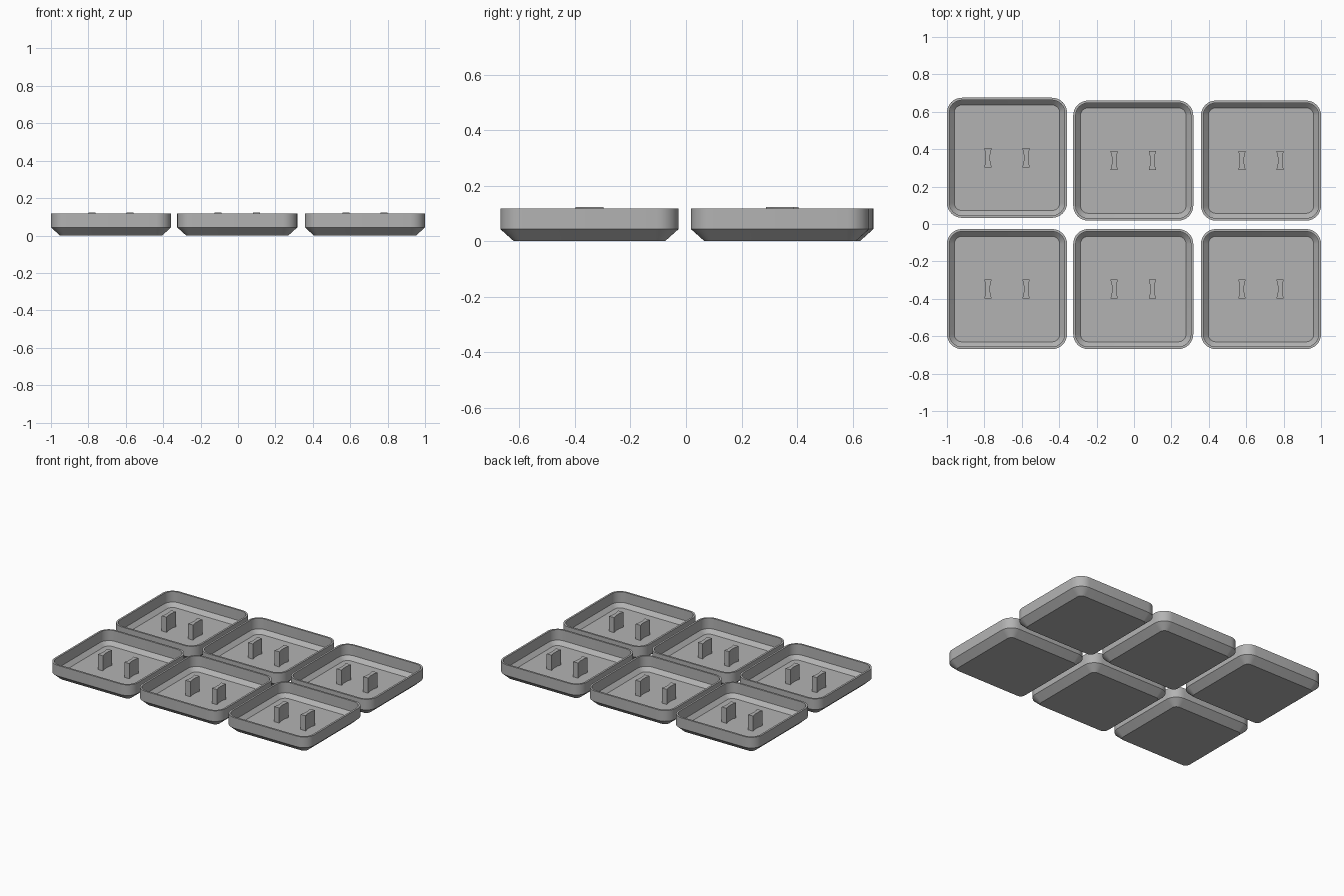
import bpy, bmesh, math

if "Cube" in bpy.data.objects:
    bpy.data.objects.remove(bpy.data.objects["Cube"])

grey = bpy.data.materials.new("plain grey")
grey.diffuse_color = (0.45, 0.45, 0.45, 1)
grey.use_nodes = True
grey.node_tree.nodes["Principled BSDF"].inputs["Base Color"].default_value = grey.diffuse_color

HALF = 0.321      # half width of a tray
RADIUS = 0.08     # outer corner radius
SEG = 8           # segments per rounded corner
FLOOR = 0.018     # height of the inside floor


def rounded_square(bm, inset, z):
    """Ring of vertices of a square with concentric rounded corners."""
    r = RADIUS - inset
    c = HALF - RADIUS
    ring = []
    for k, (sx, sy) in enumerate([(1, 1), (-1, 1), (-1, -1), (1, -1)]):
        for i in range(SEG + 1):
            a = math.pi / 2 * (k + i / SEG)
            ring.append(bm.verts.new((sx * c + r * math.cos(a), sy * c + r * math.sin(a), z)))
    return ring


def bridge(bm, lower, upper):
    n = len(lower)
    for i in range(n):
        j = (i + 1) % n
        bm.faces.new((lower[i], lower[j], upper[j], upper[i]))


def finish(bm, name, location):
    bmesh.ops.recalc_face_normals(bm, faces=bm.faces)
    mesh = bpy.data.meshes.new(name)
    bm.to_mesh(mesh)
    bm.free()
    mesh.materials.append(grey)
    obj = bpy.data.objects.new(name, mesh)
    bpy.context.collection.objects.link(obj)
    obj.location = location
    bpy.ops.object.select_all(action='DESELECT')
    obj.select_set(True)
    bpy.context.view_layer.objects.active = obj
    bpy.ops.object.shade_smooth_by_angle(angle=math.radians(25))


def tray(name, x, y):
    # Profile (inset, height): underside, chamfer, wall, rim, inner wall, inner slope, floor
    profile = [(0.048, 0), (0, 0.043), (0, 0.117), (0.013, 0.117), (0.013, 0.044), (0.039, FLOOR)]
    bm = bmesh.new()
    rings = [rounded_square(bm, inset, z) for inset, z in profile]
    for lower, upper in zip(rings, rings[1:]):
        bridge(bm, lower, upper)
    bm.faces.new(rings[0][::-1])
    bm.faces.new(rings[-1])
    finish(bm, name, (x, y, 0))


def peg(name, x, y):
    # Waisted upright tab with flared ends
    half = [(0.019, -0.051), (0.019, -0.046), (0.014, -0.030), (0.012, -0.015),
            (0.012, 0.015), (0.014, 0.030), (0.019, 0.046), (0.019, 0.051)]
    outline = half + [(-px, -py) for px, py in half]
    bm = bmesh.new()
    lower = [bm.verts.new((px, py, FLOOR)) for px, py in outline]
    upper = [bm.verts.new((px, py, 0.123)) for px, py in outline]
    bridge(bm, lower, upper)
    bm.faces.new(lower[::-1])
    bm.faces.new(upper)
    finish(bm, name, (x, y, 0))


# Six trays in two rows, each with a pair of pegs
places = {
    "front_left": (-0.679, -0.348), "front_middle": (-0.004, -0.348), "front_right": (0.679, -0.348),
    "back_left": (-0.679, 0.354), "back_middle": (-0.004, 0.339), "back_right": (0.679, 0.339),
}
for place, (x, y) in places.items():
    tray("tray_" + place, x, y)
    for side, dx in (("left", -0.102), ("right", 0.102)):
        peg(f"peg_{place}_{side}", x + dx, y)
